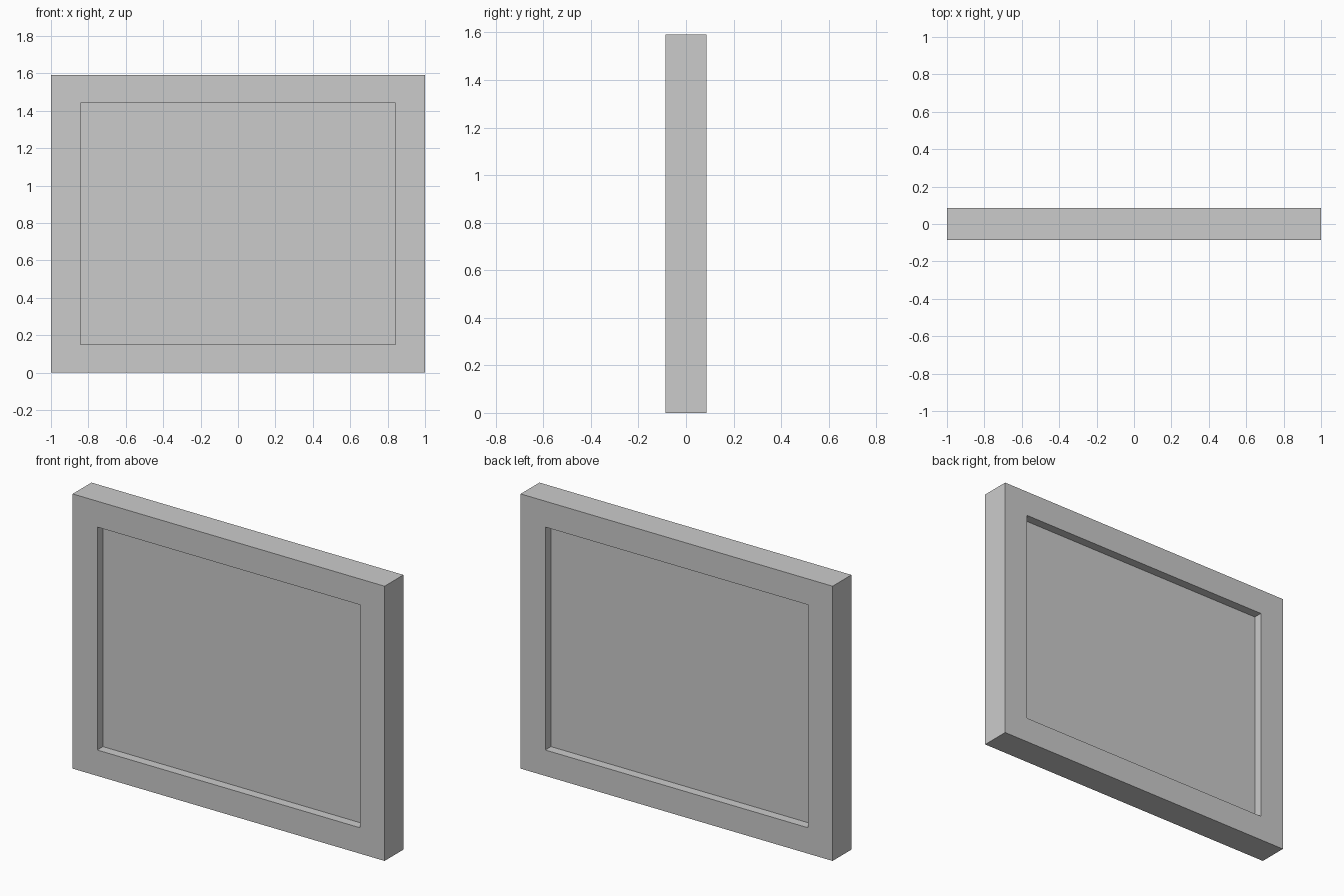
import bpy
import bmesh
from math import copysign

if "Cube" in bpy.data.objects:
    bpy.data.objects.remove(bpy.data.objects["Cube"])

W, D, H = 2.0, 0.172, 1.592            # outer size
HOLE_X, HOLE_Z = 0.842, 0.646          # half size of the recess
PANEL_Y = 0.034                        # half thickness of the recessed panel

# Outer slab
bm = bmesh.new()
bmesh.ops.create_cube(bm, size=1)
bmesh.ops.scale(bm, vec=(W, D, H), verts=bm.verts)
bm.normal_update()


def place(face, y):
    """Fit a face to the recess outline at depth y."""
    for v in face.verts:
        v.co = (copysign(HOLE_X, v.co.x), copysign(y, v.co.y), copysign(HOLE_Z, v.co.z))


# Recess on front and back: border ring, then step in to the panel
for face in [f for f in bm.faces if abs(f.normal.y) > 0.9]:
    bmesh.ops.inset_region(bm, faces=[face], thickness=0.15)
    place(face, D / 2)
    inner = bmesh.ops.extrude_discrete_faces(bm, faces=[face])["faces"][0]
    place(inner, PANEL_Y)

bmesh.ops.translate(bm, vec=(0, 0, H / 2), verts=bm.verts)
bmesh.ops.recalc_face_normals(bm, faces=bm.faces)

mesh = bpy.data.meshes.new("framed_panel")
bm.to_mesh(mesh)
bm.free()
bpy.context.collection.objects.link(bpy.data.objects.new("framed_panel", mesh))
